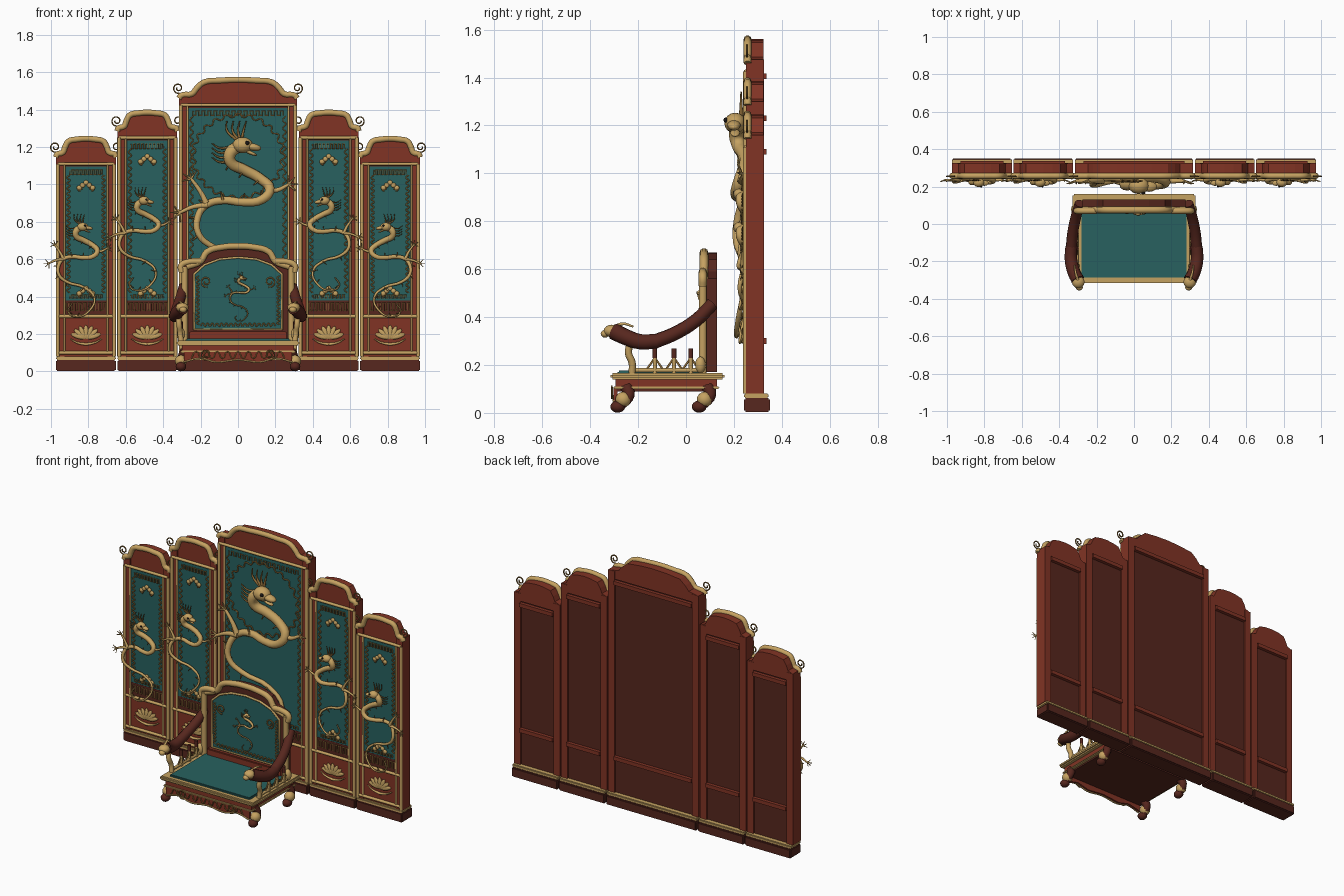
import bpy, bmesh, math
from mathutils import Vector

cube = bpy.data.objects.get("Cube")
if cube:
    bpy.data.objects.remove(cube)


def material(name, *rgb):
    m = bpy.data.materials.new(name)
    m.use_nodes = True
    m.diffuse_color = (*rgb, 1)
    m.node_tree.nodes["Principled BSDF"].inputs["Base Color"].default_value = (*rgb, 1)
    return m


RED = material("red lacquer", .22, .034, .018)
BROWN = material("dark brown wood", .095, .02, .013)
GOLD = material("gold", .56, .36, .12)
WIRE = material("old gold", .27, .15, .04)
TEAL = material("teal silk", .021, .12, .115)
BLACK = material("black", .01, .008, .008)


def add(name, bm, mat):
    me = bpy.data.meshes.new(name)
    bmesh.ops.recalc_face_normals(bm, faces=bm.faces)
    bm.to_mesh(me)
    bm.free()
    me.materials.append(mat)
    ob = bpy.data.objects.new(name, me)
    bpy.context.collection.objects.link(ob)
    return ob


def box(name, x, y, z, mat, bevel=0):
    bm = bmesh.new()
    bmesh.ops.create_cube(bm, size=1)
    for v in bm.verts:
        v.co = [(r[0] + r[1]) / 2 + c * (r[1] - r[0]) for r, c in zip((x, y, z), v.co)]
    if bevel:
        bmesh.ops.bevel(bm, geom=bm.edges[:], offset=bevel, segments=2, affect='EDGES')
    return add(name, bm, mat)


def prism(name, outline, y0, y1, mat):
    bm = bmesh.new()
    face = bm.faces.new([bm.verts.new((x, y0, z)) for x, z in outline])
    out = bmesh.ops.extrude_face_region(bm, geom=[face])
    for v in out["geom"]:
        if isinstance(v, bmesh.types.BMVert):
            v.co.y = y1
    return add(name, bm, mat)


def ball(name, pos, size, mat, turn=0):
    bm = bmesh.new()
    bmesh.ops.create_uvsphere(bm, u_segments=12, v_segments=8, radius=1)
    ob = add(name, bm, mat)
    ob.location, ob.scale, ob.rotation_euler.y = pos, size, turn
    ob.data.shade_smooth()
    return ob


tubes = []


def tube(name, pts, radius, mat, end=None, sharp=False, closed=False):
    cu = bpy.data.curves.new(name, 'CURVE')
    cu.dimensions, cu.bevel_depth, cu.use_fill_caps = '3D', radius, True
    cu.bevel_resolution = 1 if radius < .008 else 3
    cu.resolution_u = 4
    sp = cu.splines.new('POLY' if sharp else 'BEZIER')
    knots = sp.points if sharp else sp.bezier_points
    knots.add(len(pts) - 1)
    for i, (k, p) in enumerate(zip(knots, pts)):
        k.co = (*p, 1) if sharp else p
        if not sharp:
            k.handle_left_type = k.handle_right_type = 'AUTO'
        if end:
            k.radius = 1 + (end / radius - 1) * i / (len(pts) - 1)
    sp.use_cyclic_u = closed
    cu.materials.append(mat)
    ob = bpy.data.objects.new(name, cu)
    bpy.context.collection.objects.link(ob)
    tubes.append(ob)


def flat(pts, y):
    return [(x, y, z) for x, z in pts]


def mirrored(half):
    return half + [(-x, z) for x, z in reversed(half) if x]


def vine(name, a, b, y, amp, waves, square=False):
    """Wavy or key-pattern wire between two points of a front plane"""
    a, b = Vector(a), Vector(b)
    side = Vector((a.y - b.y, b.x - a.x)).normalized() * amp
    pts = []
    for i in range(waves * 2 + 1):
        sign = 1 if i % 2 else -1
        p = a.lerp(b, i / (waves * 2))
        if square:
            pts.append(p - side * sign)
        pts.append(p + side * sign)
    tube(name, flat(pts, y), .0035, WIRE, sharp=square)


def curl(name, x, z, y, r, s):
    pts = [(x + s * q * math.cos(t), z + q * math.sin(t))
           for t, q in ((i * .7 - 1.8, r * (1 - i / 17)) for i in range(13))]
    tube(name, flat(pts, y), .004, WIRE)


def lotus(cx, cz, y):
    for i in range(-3, 4):
        a = i * .42
        ball("lotus_petal", (cx + .045 * math.sin(a), y, cz + .03 * math.cos(a) - .01),
             (.014, .008, .038), GOLD, a)
    for s in (-1, 1):
        tube("lotus_leaf", flat([(cx, cz - .045), (cx + s * .05, cz - .035), (cx + s * .085, cz - .015)], y),
             .008, GOLD, .003)


def cloud(cx, cz, y):
    for i in range(-2, 3):
        ball("cloud_puff", (cx + i * .018, y, cz + .014 * (1 - abs(i)) + .006), (.014, .008, .013), GOLD)
    for s in (-1, 1):
        curl("cloud_curl", cx + s * .03, cz - .01, y, .016, s)


BODY = [(0, 0), (-.06, -.04), (-.06, -.09), (.01, -.13), (.1, -.18), (.15, -.235), (.11, -.29),
        (.01, -.305), (-.1, -.295), (-.19, -.32), (-.235, -.385), (-.23, -.475), (-.15, -.545),
        (.02, -.6), (.12, -.7), (.08, -.82), (-.05, -.89), (-.14, -.84), (-.1, -.76)]
LEGS = [[(-.19, -.31), (-.22, -.25), (-.27, -.18)], [(.13, -.24), (.19, -.24), (.25, -.21)],
        [(-.18, -.32), (-.26, -.33), (-.33, -.36)]]


def dragon(cx, cz, y, k, s, thick=.034):
    def at(p, dy=0):
        return (cx + s * k * p[0], y + dy * k, cz + k * p[1])
    bow = [-.02 * math.sin(i * 1.3) for i in range(len(BODY))]
    tube("dragon_body", [at(p, d) for p, d in zip(BODY, bow)], thick * k, GOLD, .006 * k)
    for leg in LEGS:
        tube("dragon_leg", [at(p) for p in leg], .017 * k, GOLD, .009 * k)
        x, z = leg[-1]
        for a in range(4):
            t = a * .8 + math.atan2(z - leg[1][1], x - leg[1][0]) - 1.2
            tube("dragon_claw", [at((x, z)), at((x + .05 * math.cos(t), z + .05 * math.sin(t)), -.015)],
                 .007 * k, GOLD, .003 * k, sharp=True)
    # fins along the back
    for p, q in zip(BODY[1:], BODY[2:]):
        n = Vector((p[1] - q[1], q[0] - p[0])).normalized() * .05
        tube("dragon_fin", [at(p), at((p[0] - n.x, p[1] - n.y))], .008 * k, WIRE, .003 * k, sharp=True)
    # head with snout, eye, horns and mane
    ball("dragon_head", at((.005, 0), -.025), (.055 * k, .045 * k, .043 * k), GOLD)
    ball("dragon_snout", at((.06, -.01), -.03), (.045 * k, .028 * k, .02 * k), GOLD, s * .2)
    ball("dragon_jaw", at((.045, -.04), -.025), (.04 * k, .02 * k, .01 * k), GOLD, s * .4)
    ball("dragon_eye", at((.03, .012), -.065), (.011 * k, .008 * k, .011 * k), BLACK)
    for i in range(4):
        tube("dragon_horn", [at((-.03 + i * .01, .03)), at((-.08 + i * .03, .08)), at((-.08 + i * .035, .13))],
             .009 * k, WIRE, .003 * k)
        tube("dragon_mane", [at((-.06, -.01 - i * .025)), at((-.12, -.015 - i * .025)), at((-.16, .01 - i * .025))],
             .008 * k, WIRE, .003 * k)


def screen_panel(cx, w, top, s):
    def bx(name, x0, x1, y, z, mat, bevel=0):
        box(name, (cx + x0, cx + x1), y, z, mat, bevel)
    rail, f = top - .15, w - .045
    bx("plinth", -w, w, (.243, .35), (.003, .062), BROWN, .006)
    bx("plinth_trim", -w, w, (.243, .345), (.062, .08), GOLD, .004)
    bx("panel_back", -f, f, (.266, .315), (.08, rail), BROWN)
    bx("silk_field", -f, f, (.258, .266), (.38, rail - .015), TEAL)
    for e in (-1, 1):
        x = sorted((e * f, e * w))
        bx("stile", x[0], x[1], (.25, .325), (.08, top - .1), RED)
        tube("edge_trim", [(cx + e * (w - .009), .248, z) for z in (.08, rail)], .01, GOLD, sharp=True)
        tube("field_trim", [(cx + e * f, .25, z) for z in (.1, rail)], .006, GOLD, sharp=True)
        vine("field_vine", (cx + e * (f - .022), .42), (cx + e * (f - .022), rail - .06), .254, .008, 22)
        curl("crown_curl", cx + e * (w + .004), top - .06, .255, .029, e)
    bx("lower_board", -f, f, (.256, .3), (.08, .3), RED)
    bx("lattice_board", -f, f, (.257, .3), (.3, .38), BROWN)
    for z in (.1, .295, rail):
        tube("rail_trim", [(cx - w + .01, .25, z), (cx + w - .01, .25, z)], .009, GOLD, sharp=True)
    for z in (.3, top - .17):
        bx("back_rail", -f, f, (.31, .336), (z - .012, z + .012), RED)
    # key-pattern and lattice
    n = int(w * 50)
    vine("key_pattern", (cx - f + .03, rail - .045), (cx + f - .03, rail - .045), .254, .012, n, True)
    vine("key_pattern", (cx - f + .03, .4), (cx + f - .03, .4), .254, .008, n, True)
    vine("lattice", (cx - f + .01, .345), (cx + f - .01, .345), .254, .02, n, True)
    # shaped crown
    crown = [(w, top - .1), (.97 * w, top - .085), (.78 * w, top - .075), (.7 * w, top - .045),
             (.58 * w, top - .014), (.3 * w, top - .004), (0, top)]
    line = [(cx + x, z - .015) for x, z in mirrored(crown)]
    prism("crown", [(cx + w, rail)] + line + [(cx - w, rail)], .258, .323, RED)
    tube("crown_trim", flat(line, .257), .016, GOLD)
    lotus(cx, .19, .25)
    if s:
        dragon(cx - s * -.02 if s < 0 else cx - .02, top - .487, .235, .54, -s)
        cloud(cx, top - .27, .252)
        cloud(cx, .425, .252)


screen_panel(0, .315, 1.575, 0)
for s in (-1, 1):
    screen_panel(s * .485, .16, 1.4, s)
    screen_panel(s * .813, .16, 1.26, s)
dragon(.02, 1.21, .23, 1, 1)
ring = [((.24 + .012 * (-1) ** i) * math.cos(i * math.pi / 24), 1.15 + (.22 + .01 * (-1) ** i) * math.sin(i * math.pi / 24))
        for i in range(48)]
tube("cloud_ring", flat(ring, .254), .004, WIRE, closed=True)

# throne seat
box("seat_rim", (-.328, .328), (-.315, .16), (.14, .166), GOLD, .008)
box("seat_frame", (-.3, .3), (-.295, .13), (.11, .14), RED)
box("seat_lower_trim", (-.31, .31), (-.305, .14), (.1, .111), GOLD, .004)
box("seat_underside", (-.29, .29), (-.29, .125), (.09, .1), BROWN)
box("seat_cushion", (-.28, .28), (-.285, .075), (.16, .176), TEAL, .006)
apron = mirrored([(.29, .105), (.29, .05), (.2, .07), (.12, .05), (0, .062)])
prism("apron", apron, -.302, -.285, RED)
tube("apron_trim", flat(apron[1:-1], -.302), .005, GOLD)
vine("apron_vine", (-.25, .088), (.25, .088), -.308, .018, 9)
for s in (-1, 1):
    curl("apron_curl", s * .17, .09, -.31, .03, s)
    for y in (-.25, .09):
        tube("leg", [(s * .285, y, .11), (s * .3, y + .012, .075), (s * .305, y - .02, .035)], .026, BROWN, .022)
        ball("leg_knuckle", (s * .305, y - .012, .056), (.032, .033, .032), GOLD)
        ball("foot", (s * .305, y - .035, .026), (.028, .031, .025), BROWN)

# throne back
back = mirrored([(.275, .17), (.275, .56), (.2, .59), (.165, .64), (.08, .665), (0, .67)])
prism("back_frame", back, .085, .13, BROWN)
tube("back_trim", flat(back[1:-1], .075), .018, GOLD)
silk = mirrored([(.235, .225), (.235, .52), (.18, .57), (.1, .6), (0, .61)])
prism("back_silk", silk, .078, .086, TEAL)
tube("back_silk_trim", flat(silk, .076), .007, GOLD, sharp=True, closed=True)
box("back_lower_rail", (-.26, .26), (.06, .1), (.17, .215), RED, .005)
dragon(.02, .5, .062, .26, 1)
vine("back_vine", (-.2, .25), (.2, .25), .075, .008, 16)

for s in (-1, 1):
    vine("back_vine", (s * .215, .25), (s * .215, .51), .075, .007, 12)
    curl("back_curl", s * .17, .48, .074, .03, s)
    tube("back_post", [(s * .285, .07, z) for z in (.165, .4, .56)], .017, GOLD)
    tube("back_ear", flat([(s * .2, .59), (s * .27, .585), (s * .305, .565), (s * .3, .53)], .07), .017, GOLD)
    ball("post_foot", (s * .305, .06, .2), (.022, .022, .035), GOLD)
    # armrest
    tube("arm_upper", [(s * .29, .11, .455), (s * .31, .04, .385), (s * .328, -.05, .33), (s * .335, -.13, .298)],
         .027, BROWN, .03)
    tube("arm_front", [(s * .335, -.12, .3), (s * .337, -.19, .297), (s * .322, -.255, .318), (s * .3, -.3, .34)],
         .032, BROWN, .036)
    ball("arm_head", (s * .298, -.31, .342), (.034, .034, .026), GOLD)
    ball("arm_snout", (s * .293, -.338, .33), (.02, .018, .016), GOLD)
    tube("arm_horn", [(s * .3, -.3, .36), (s * .312, -.26, .372), (s * .318, -.22, .36)], .008, GOLD, .004)
    tube("arm_support", [(s * .305, -.225, .165), (s * .31, -.225, .21), (s * .315, -.24, .25), (s * .32, -.23, .3)],
         .015, GOLD)
    # side gallery
    for y in (-.13, -.05, .02):
        tube("spindle", [(s * .305, y, .165), (s * .305, y, .235)], .009, GOLD, sharp=True)
        tube("spindle_cap", [(s * .305, y, .23), (s * .305, y, .268)], .01, BROWN, sharp=True)
        for d in (-.035, .035):
            tube("gallery_brace", [(s * .305, y, .23), (s * .305, y + d, .18)], .005, WIRE, sharp=True)
    tube("gallery_rail", [(s * .305, -.21, .178), (s * .305, .06, .178)], .009, GOLD, sharp=True)

# turn all swept tubes into meshes
bpy.ops.object.select_all(action='DESELECT')
for ob in tubes:
    ob.select_set(True)
bpy.context.view_layer.objects.active = tubes[0]
bpy.ops.object.convert(target='MESH')
